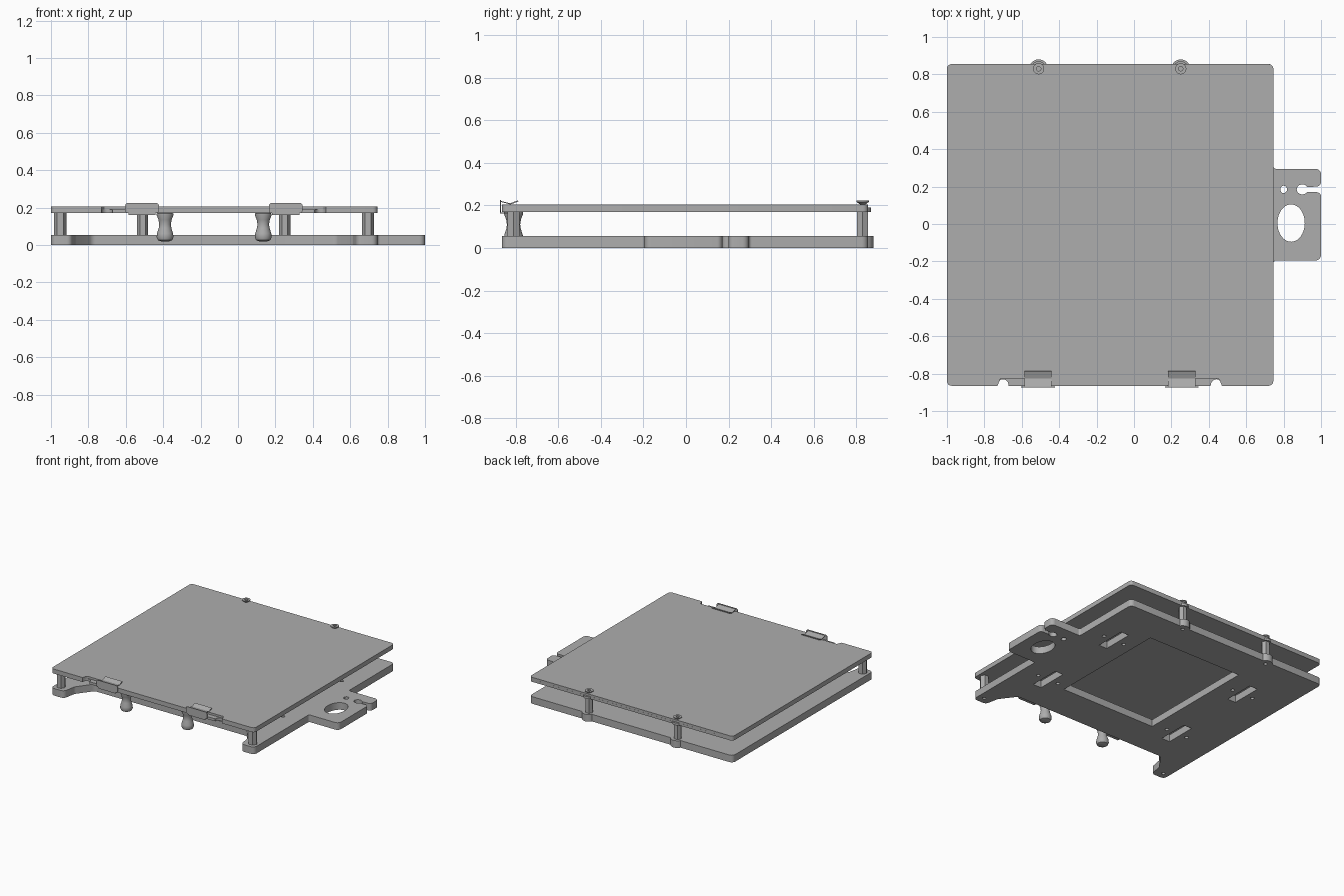
import bpy, bmesh, math
from mathutils import Vector

cube = bpy.data.objects.get("Cube")
if cube:
    bpy.data.objects.remove(cube, do_unlink=True)

grey = bpy.data.materials.new("plain_grey")
grey.use_nodes = True
colour = (0.42, 0.42, 0.42, 1)
grey.diffuse_color = colour
grey.node_tree.nodes["Principled BSDF"].inputs["Base Color"].default_value = colour


def add(name, mesh, smooth=True):
    obj = bpy.data.objects.new(name, mesh)
    bpy.context.collection.objects.link(obj)
    mesh.materials.clear()
    mesh.materials.append(grey)
    if smooth:
        bpy.ops.object.select_all(action='DESELECT')
        obj.select_set(True)
        bpy.context.view_layer.objects.active = obj
        bpy.ops.object.shade_smooth_by_angle(angle=math.radians(35))
    return obj


def rounded(points, steps=5):
    """Round each (x, y, radius) corner of a closed outline."""
    out = []
    for i, (x, y, r) in enumerate(points):
        if r == 0:
            out.append((x, y))
            continue
        p = Vector((x, y))
        a = Vector(points[i - 1][:2]) - p
        b = Vector(points[(i + 1) % len(points)][:2]) - p
        half = a.angle(b) / 2
        cut = min(r / math.tan(half), a.length * 0.49, b.length * 0.49)
        a.normalize()
        b.normalize()
        centre = p + (a + b).normalized() * (cut / math.cos(half))
        s, e = p + a * cut - centre, p + b * cut - centre
        sweep = math.atan2(s.x * e.y - s.y * e.x, s.dot(e))
        first = math.atan2(s.y, s.x)
        for k in range(steps + 1):
            t = first + sweep * k / steps
            out.append((centre.x + s.length * math.cos(t),
                        centre.y + s.length * math.sin(t)))
    return out


def arc(x, y, rx, ry, start=0, end=360, n=24):
    count = n if end - start == 360 else n + 1
    angles = [math.radians(start + (end - start) * k / n) for k in range(count)]
    return [(x + rx * math.cos(t), y + ry * math.sin(t)) for t in angles]


def sharp(points):
    return [(x, y, 0) for x, y in points]


def rect(x0, y0, x1, y1):
    return [(x0, y0), (x1, y0), (x1, y1), (x0, y1)]


def plate(name, loops, z0, z1):
    """Filled flat outline with holes, extruded between two heights."""
    curve = bpy.data.curves.new(name, 'CURVE')
    curve.dimensions = '2D'
    curve.fill_mode = 'BOTH'
    curve.extrude = (z1 - z0) / 2
    for loop in loops:
        spline = curve.splines.new('POLY')
        spline.points.add(len(loop) - 1)
        for pt, (x, y) in zip(spline.points, loop):
            pt.co = (x, y, 0, 1)
        spline.use_cyclic_u = True
    temp = bpy.data.objects.new(name + "_outline", curve)
    bpy.context.collection.objects.link(temp)
    graph = bpy.context.evaluated_depsgraph_get()
    mesh = bpy.data.meshes.new_from_object(temp.evaluated_get(graph))
    bpy.data.objects.remove(temp, do_unlink=True)
    bm = bmesh.new()
    bm.from_mesh(mesh)
    bmesh.ops.remove_doubles(bm, verts=bm.verts, dist=0.0002)
    bmesh.ops.translate(bm, verts=bm.verts, vec=(0, 0, (z0 + z1) / 2))
    bmesh.ops.recalc_face_normals(bm, faces=bm.faces)
    bm.to_mesh(mesh)
    bm.free()
    return add(name, mesh)


def lathe(name, profile, x, y, n):
    """Closed solid turned from (radius, z) pairs."""
    bm = bmesh.new()
    rings = [[bm.verts.new((px, py, z)) for px, py in arc(x, y, r, r, n=n)]
             for r, z in profile]
    for a, b in zip(rings, rings[1:]):
        for k in range(n):
            j = (k + 1) % n
            bm.faces.new((a[k], a[j], b[j], b[k]))
    bm.faces.new(rings[0])
    bm.faces.new(rings[-1])
    bmesh.ops.recalc_face_normals(bm, faces=bm.faces)
    mesh = bpy.data.meshes.new(name)
    bm.to_mesh(mesh)
    bm.free()
    return add(name, mesh, n > 8)


LEFT, RIGHT, BACK, FRONT = -1.0, 0.745, 0.855, -0.865
BACK_X, BACK_Y = (0.25, -0.51), 0.83
FRONT_X, FRONT_Y = (-0.95, 0.695), -0.81

# Carriage base: front tabs, recessed front edge, side ear and back lobes
base = [(LEFT, FRONT, .03), (-.89, FRONT, .03), (-.87, -.76, .03), (-.78, -.64, .04),
        (.525, -.64, .04), (.615, -.76, .03), (.635, FRONT, .03), (RIGHT, FRONT, .03),
        (RIGHT, -.195, .015), (1, -.195, .03), (1, .17, .025)]
base += sharp(arc(.9, .185, .03, .027, -30, -330, 16))
base += [(1, .2, .025), (1, .295, .03), (RIGHT, .295, .015), (RIGHT, BACK, .03)]
for x in BACK_X:
    base += sharp(arc(x, BACK_Y, .05, .05, 30, 150, 12))
base += [(LEFT, BACK, .03)]

# Base openings: ear holes, centre window, bearing slots and screw holes
holes = [arc(.84, .005, .073, .1, n=40), arc(.80, .185, .018, .02, n=16),
         rect(-.465, -.355, .345, .59)]
for x in (-.66, .52):
    for y in (-.32, .40):
        holes.append(rect(x - .035, y - .12, x + .035, y + .12))
        for side in (-.09, .09):
            holes.append(arc(x + side, y, .014, .014, n=12))
for x in FRONT_X:
    holes.append(arc(x, FRONT_Y, .013, .013, n=12))
for x in BACK_X:
    holes.append(arc(x, BACK_Y, .013, .013, n=12))
plate("carriage_base", [rounded(base)] + holes, 0, .055)

# Heated bed with two front half-round notches and back screw lobes
bed = [(LEFT, FRONT, .025)]
for x in (-.70, .44):
    bed += sharp(arc(x, FRONT, .03, .035, 180, 0, 12))
bed += [(RIGHT, FRONT, .025), (RIGHT, BACK, .025)]
for x in BACK_X:
    bed += sharp(arc(x, BACK_Y, .04, .04, 40, 140, 12))
bed += [(LEFT, BACK, .025)]
plate("heated_bed", [rounded(bed)], .17, .189)

# Build surface, cut back at the front around the clips
surface = [(LEFT, FRONT, .025)]
for x0, x1 in ((-.73, -.44), (.18, .47)):
    surface += [(x0, FRONT, 0), (x0 + .015, -.827, .01),
                (x1 - .015, -.827, .01), (x1, FRONT, 0)]
surface += [(RIGHT, FRONT, .025), (RIGHT, BACK, .025), (LEFT, BACK, .025)]
plate("build_surface", [rounded(surface)], .189, .205)

# Hexagonal standoffs
for x in FRONT_X:
    lathe("front_standoff", [(.033, .055), (.033, .17)], x, FRONT_Y, 6)
for x in BACK_X:
    lathe("back_standoff", [(.03, .055), (.03, .17)], x, BACK_Y, 6)
    # Countersunk screws with a socket
    lathe("back_screw", [(.013, .19), (.013, .205), (.03, .217), (.03, .222),
                         (.012, .222), (.012, .212)], x, BACK_Y, 20)

# Turned levelling knobs
knob = [(.022, .02), (.038, .026), (.045, .042), (.043, .062), (.034, .09), (.031, .11),
        (.035, .135), (.045, .16), (.045, .168), (.03, .175), (.03, .188)]
for x in (-.39, .135):
    lathe("levelling_knob", knob, x, FRONT_Y, 24)


# Bent sheet clips gripping the front edge
def sheet_clip(x, width):
    path = [(-.815, .164), (-.872, .164), (-.872, .219), (-.825, .207), (-.788, .221)]
    bm = bmesh.new()
    rows = [[bm.verts.new((x + s * width / 2, y, z)) for s in (-1, 1)] for y, z in path]
    for a, b in zip(rows, rows[1:]):
        bm.faces.new((a[0], a[1], b[1], b[0]))
    mesh = bpy.data.meshes.new("edge_clip")
    bm.to_mesh(mesh)
    bm.free()
    solid = add("edge_clip", mesh, False).modifiers.new("thickness", 'SOLIDIFY')
    solid.thickness = .006
    solid.offset = 0


for x in (-.513, .255):
    sheet_clip(x, .145)
    # Wider rounded face on the front of the clip
    face = plate("clip_face", [rounded([(x - .09, .17, .015), (x + .09, .17, .015),
                                        (x + .09, .225, .015), (x - .09, .225, .015)])], 0, .006)
    face.rotation_euler.x = math.pi / 2
    face.location.y = -.868
